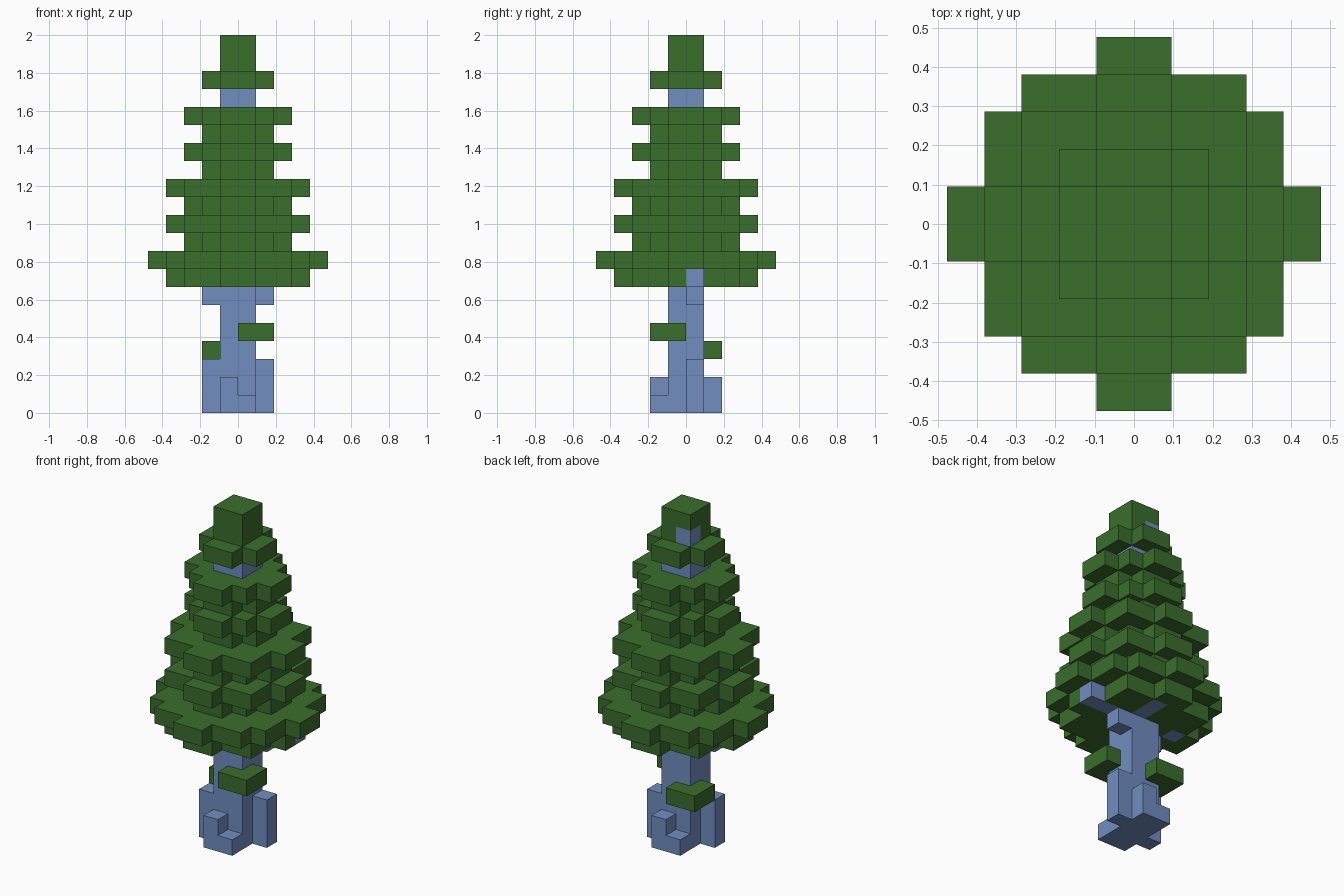
import bpy
import bmesh
from mathutils import Vector

U = 2 / 21  # edge length of one block

old = bpy.data.objects.get("Cube")
if old:
    bpy.data.objects.remove(old, do_unlink=True)


def make_material(name, rgb):
    mat = bpy.data.materials.new(name)
    mat.use_nodes = True
    mat.diffuse_color = (*rgb, 1)
    bsdf = mat.node_tree.nodes["Principled BSDF"]
    bsdf.inputs["Base Color"].default_value = (*rgb, 1)
    bsdf.inputs["Roughness"].default_value = 0.9
    return mat


needle_green = make_material("needle green", (0.042, 0.156, 0.025))
bark_blue = make_material("bark blue", (0.165, 0.27, 0.53))


def box(x0, x1, y0, y1, z0, z1):
    """All block cells inside a box given in block units."""
    return {(x, y, z) for x in range(x0, x1)
            for y in range(y0, y1) for z in range(z0, z1)}


def turned(cells):
    """The same cells turned half way round the trunk."""
    return {(-1 - x, -1 - y, z) for x, y, z in cells}


def tier(z, widths):
    """A stepped round layer; widths run from the middle row outwards."""
    cells = set()
    for row, w in enumerate(widths):
        cells |= box(-w, w, row, row + 1, z, z + 1)
        cells |= box(-w, w, -row - 1, -row, z, z + 1)
    return cells


def build(name, cells, mat):
    """Skin the outside of a set of cells."""
    bm = bmesh.new()
    for cell in sorted(cells):
        centre = Vector(cell) + Vector((0.5, 0.5, 0.5))
        for axis in range(3):
            for sign in (-1, 1):
                n = Vector((0, 0, 0))
                n[axis] = sign
                if tuple(int(c + d) for c, d in zip(cell, n)) in cells:
                    continue
                a = Vector((0, 0, 0))
                a[(axis + 1) % 3] = 0.5
                b = n.cross(a)
                mid = centre + n * 0.5
                corners = (mid - a - b, mid + a - b, mid + a + b, mid - a + b)
                bm.faces.new([bm.verts.new(p * U) for p in corners])
    bmesh.ops.remove_doubles(bm, verts=bm.verts, dist=U / 100)
    mesh = bpy.data.meshes.new(name)
    bm.to_mesh(mesh)
    bm.free()
    mesh.materials.append(mat)
    obj = bpy.data.objects.new(name, mesh)
    bpy.context.collection.objects.link(obj)


# Trunk with roots repeated on opposite sides
trunk = box(-1, 1, -1, 1, 0, 19)
roots = box(1, 2, 0, 1, 0, 3) | box(-1, 0, -2, -1, 0, 2) | box(0, 1, -2, -1, 0, 1)
trunk |= roots | turned(roots)

# Branches under the crown and a bare spot near the tip
knee = box(1, 2, 0, 1, 6, 7)
trunk |= knee | turned(knee)
trunk |= box(1, 4, 0, 1, 7, 8) | box(0, 1, 1, 3, 7, 8) | box(-3, -2, 0, 1, 7, 8)
trunk |= box(-1, 0, 0, 1, 19, 20)
build("trunk", trunk, bark_blue)

# Crown of stepped tiers, wide and narrow in turn
huge, large, medium, small = (5, 4, 4, 3, 1), (4, 3, 3, 1), (3, 2, 1), (2, 1)
tiers = [large, huge, medium, large, medium, large, small, medium, small, medium]
crown = set()
for i, widths in enumerate(tiers):
    crown |= tier(7 + i, widths)
crown |= tier(18, small)
build("crown", crown - trunk, needle_green)
build("tip", box(-1, 1, -1, 1, 19, 21) - trunk, needle_green)

# Leafy tufts wrapped round two opposite trunk corners
build("front_tuft", box(0, 2, -2, 0, 4, 5) - trunk, needle_green)
build("back_tuft", box(-2, 0, 0, 2, 3, 4) - trunk, needle_green)
